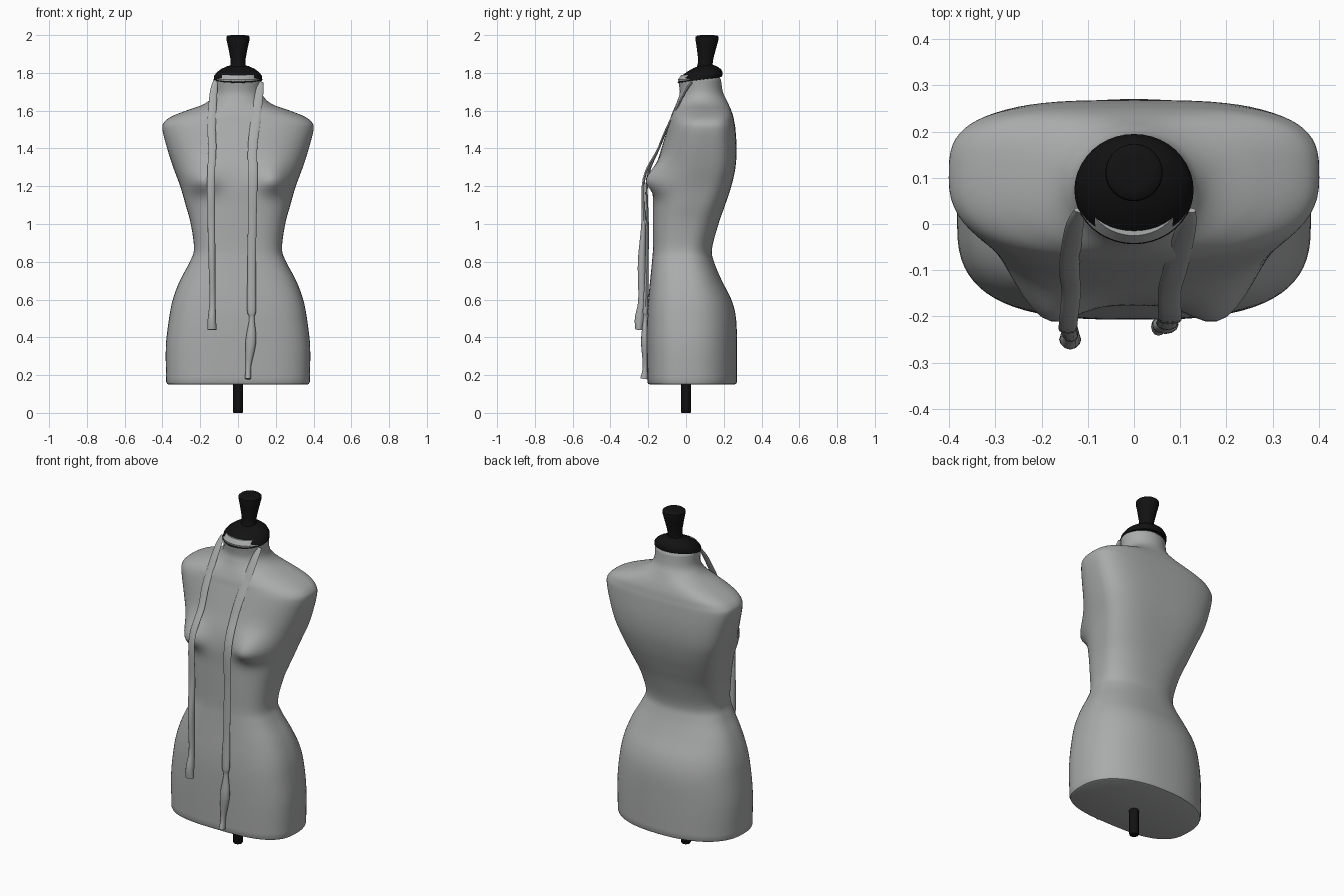
import bpy
import bmesh
from math import sin, cos, pi, exp, copysign
from mathutils import Vector

cube = bpy.data.objects.get("Cube")
if cube:
    bpy.data.objects.remove(cube, do_unlink=True)


def make_material(name, color):
    mat = bpy.data.materials.new(name)
    mat.use_nodes = True
    mat.diffuse_color = color
    mat.node_tree.nodes["Principled BSDF"].inputs["Base Color"].default_value = color
    return mat


fabric = make_material("grey fabric", (0.4, 0.41, 0.405, 1))
black = make_material("black lacquer", (0.006, 0.006, 0.006, 1))


def smooth_rows(rows, steps):
    """Catmull-Rom interpolation of rows of numbers."""
    out = []
    last = len(rows) - 1
    for i in range(last):
        a, b, c, d = (rows[min(max(k, 0), last)] for k in range(i - 1, i + 3))
        for s in range(steps):
            t = s / steps
            out.append([0.5 * (2 * q + (r - p) * t
                               + (2 * p - 5 * q + 4 * r - e) * t ** 2
                               + (3 * q - p - 3 * r + e) * t ** 3)
                        for p, q, r, e in zip(a, b, c, d)])
    out.append(list(rows[-1]))
    return out


def loft(name, rings, material, angle=40):
    """Skin a list of closed rings and cap both ends."""
    bm = bmesh.new()
    loops = [[bm.verts.new(p) for p in ring] for ring in rings]
    count = len(loops[0])
    for low, high in zip(loops, loops[1:]):
        for i in range(count):
            j = (i + 1) % count
            bm.faces.new((low[i], low[j], high[j], high[i]))
    bm.faces.new(loops[0][::-1])
    bm.faces.new(loops[-1])
    bmesh.ops.recalc_face_normals(bm, faces=bm.faces)
    mesh = bpy.data.meshes.new(name)
    bm.to_mesh(mesh)
    bm.free()
    mesh.materials.append(material)
    obj = bpy.data.objects.new(name, mesh)
    bpy.context.collection.objects.link(obj)
    bpy.ops.object.select_all(action="DESELECT")
    obj.select_set(True)
    bpy.context.view_layer.objects.active = obj
    bpy.ops.object.shade_smooth_by_angle(angle=angle * pi / 180)
    return obj


def blend(z, low, high):
    t = min(max((z - low) / (high - low), 0), 1)
    return t * t * (3 - 2 * t)


def bust(x, z):
    """Forward push of the two rounded bust shapes."""
    spread = 0.085 if z > 1.23 else 0.065
    return 0.07 * exp(-((abs(x) - 0.19) / 0.085) ** 2 - ((z - 1.23) / spread) ** 2)


def torso_ring(row, count=72):
    z, width, front, back, mid = row
    upper = blend(z, 0.85, 1.3)
    neck = blend(z, 1.56, 1.68)
    front_power = 2.9 - 0.5 * upper - 0.4 * neck
    back_power = 2.3 + 1.0 * upper - 1.3 * neck
    ring = []
    for i in range(count):
        a = 2 * pi * i / count
        power = 2 / (front_power if sin(a) < 0 else back_power)
        x = width * copysign(abs(cos(a)) ** power, cos(a))
        depth = abs(sin(a)) ** power
        if sin(a) < 0:
            y = mid - (mid - front) * depth - bust(x, z) * blend(depth, 0, 0.7)
        else:
            y = mid + (back - mid) * depth
        ring.append((x, y, z))
    return ring


# Torso: height, half width, front, back, depth of the widest point
torso_rows = [
    (0.165, 0.38, -0.205, 0.27, 0.01),
    (0.35, 0.382, -0.207, 0.27, 0.01),
    (0.5, 0.365, -0.206, 0.265, 0.01),
    (0.6, 0.345, -0.2, 0.24, 0.01),
    (0.7, 0.308, -0.19, 0.19, 0.01),
    (0.8, 0.255, -0.18, 0.148, 0),
    (0.87, 0.233, -0.175, 0.138, 0),
    (1.0, 0.25, -0.175, 0.172, 0.02),
    (1.1, 0.277, -0.175, 0.207, 0.05),
    (1.2, 0.306, -0.175, 0.24, 0.08),
    (1.3, 0.343, -0.16, 0.262, 0.1),
    (1.4, 0.375, -0.13, 0.268, 0.1),
    (1.5, 0.4, -0.1, 0.262, 0.1),
    (1.54, 0.39, -0.088, 0.256, 0.1),
    (1.57, 0.35, -0.08, 0.25, 0.11),
    (1.6, 0.275, -0.068, 0.24, 0.11),
    (1.63, 0.19, -0.055, 0.227, 0.1),
    (1.66, 0.147, -0.043, 0.213, 0.09),
    (1.7, 0.126, -0.033, 0.195, 0.08),
    (1.765, 0.126, -0.042, 0.185, 0.072),
]
base = [(0.15, 0.367, -0.19, 0.256, 0.01), (0.154, 0.376, -0.2, 0.265, 0.01)]
rim = [(1.79, 0.105, -0.025, 0.165, 0.072)]
rows = base + smooth_rows(torso_rows, 5) + rim
loft("torso", [torso_ring(r) for r in rows], fabric)


def round_ring(x, y, z, rx, ry, count=40, shear=0.0):
    ring = []
    for i in range(count):
        a = 2 * pi * i / count
        ring.append((x + rx * cos(a), y + ry * sin(a), z + shear * ry * sin(a)))
    return ring


# Domed neck cap, tipped slightly forward
cap_profile = [(1.762, 0.12), (1.764, 0.129), (1.785, 0.126), (1.803, 0.112),
               (1.82, 0.088), (1.833, 0.06), (1.84, 0.035)]
loft("neck_cap", [round_ring(0, 0.073 + 0.3 * (z - 1.762), z, r, r * 0.91, shear=0.14)
                  for z, r in cap_profile], black)

# Flared finial on top of the cap
finial_profile = [(1.82, 0.045), (1.85, 0.039), (1.88, 0.041), (1.94, 0.053),
                  (1.98, 0.062), (1.991, 0.061), (1.997, 0.054), (2.0, 0.035)]
loft("finial", [round_ring(0, 0.1 + 0.07 * (z - 1.82), z, r, r, shear=-0.05 * (z < 1.98))
                for z, r in finial_profile], black)

# Stand rod under the torso
loft("stand_rod", [round_ring(0, 0, z, r, r, 12) for z, r in
                   ((0, 0.023), (0.004, 0.026), (0.2, 0.026))], black)


def ribbon(name, path):
    """Sweep a flat oval; path rows are x, y, z, half width, half thickness."""
    samples = smooth_rows(path, 6)
    rings = []
    for i, (x, y, z, wide, thin) in enumerate(samples):
        before = Vector(samples[max(i - 1, 0)][:3])
        after = Vector(samples[min(i + 1, len(samples) - 1)][:3])
        along = (after - before).normalized()
        out = along.cross(Vector((1, 0, 0))).normalized()
        side = out.cross(along)
        centre = Vector((x, y, z))
        rings.append([centre + side * wide * cos(k * pi / 6) + out * thin * sin(k * pi / 6)
                      for k in range(12)])
    loft(name, rings, fabric, 50)


# Loose ribbons draped from the neck
ribbon("right_ribbon", [
    (-0.118, 0.03, 1.76, 0.012, 0.006),
    (-0.13, -0.01, 1.69, 0.02, 0.006),
    (-0.14, -0.095, 1.52, 0.022, 0.006),
    (-0.136, -0.145, 1.4, 0.021, 0.006),
    (-0.143, -0.222, 1.24, 0.02, 0.007),
    (-0.141, -0.225, 1.0, 0.02, 0.012),
    (-0.138, -0.235, 0.8, 0.018, 0.02),
    (-0.135, -0.235, 0.6, 0.016, 0.018),
    (-0.138, -0.247, 0.5, 0.022, 0.024),
    (-0.138, -0.25, 0.44, 0.024, 0.018),
])
ribbon("left_ribbon", [
    (0.122, 0.03, 1.75, 0.012, 0.006),
    (0.112, -0.01, 1.69, 0.022, 0.006),
    (0.09, -0.095, 1.52, 0.026, 0.006),
    (0.077, -0.145, 1.4, 0.025, 0.006),
    (0.078, -0.205, 1.24, 0.025, 0.006),
    (0.075, -0.205, 1.0, 0.023, 0.008),
    (0.072, -0.208, 0.75, 0.022, 0.01),
    (0.072, -0.215, 0.55, 0.024, 0.014),
    (0.073, -0.215, 0.5, 0.014, 0.012),
    (0.068, -0.218, 0.38, 0.028, 0.02),
    (0.055, -0.215, 0.25, 0.015, 0.014),
    (0.053, -0.222, 0.18, 0.016, 0.02),
])
